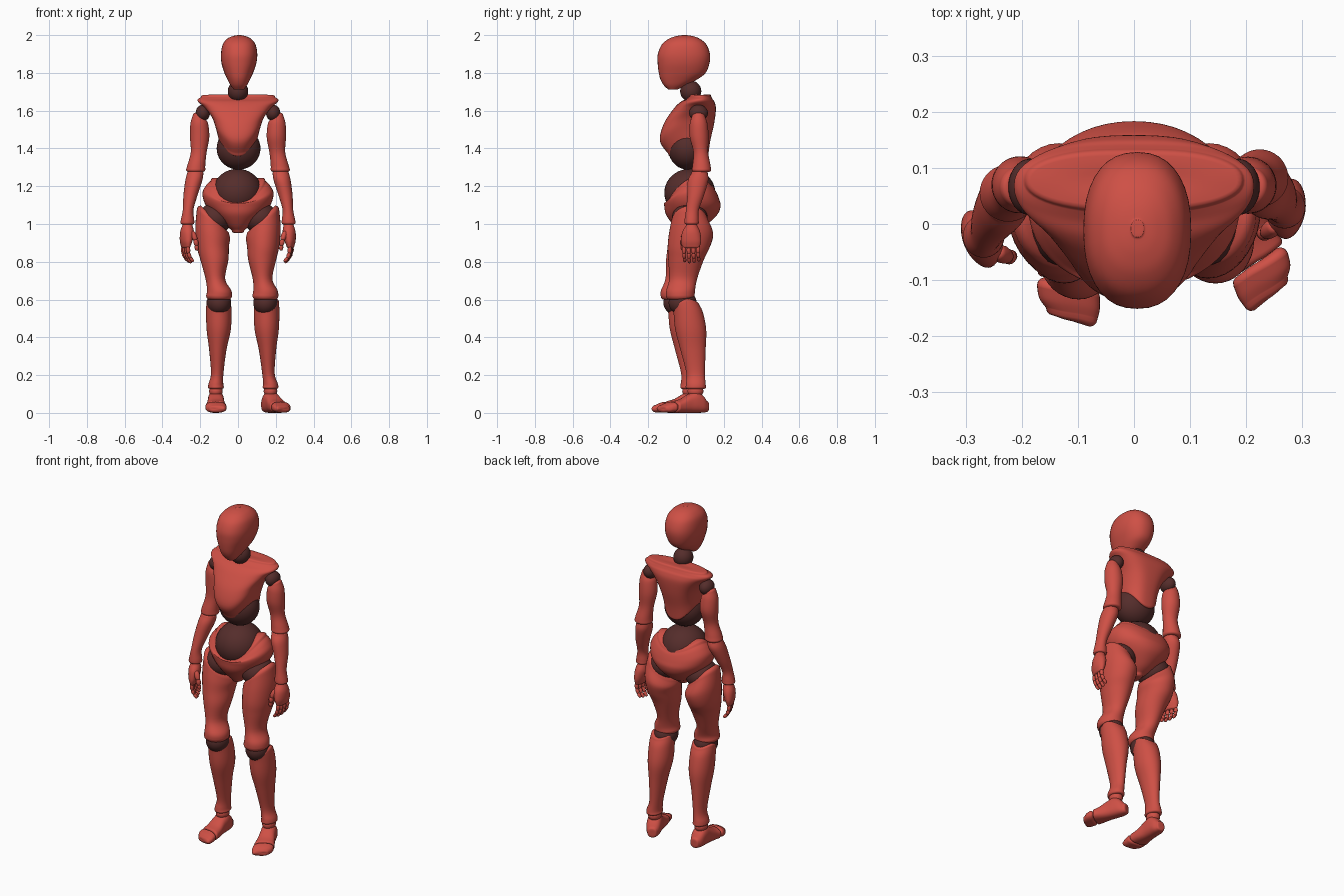
import bpy, bmesh, math
from mathutils import Matrix, Vector


def material(name, colour):
    m = bpy.data.materials.new(name)
    m.diffuse_color = colour
    return m


RED = material("red_shell", (0.62, 0.08, 0.06, 1))
DARK = material("dark_joint", (0.09, 0.026, 0.024, 1))


def catmull(a, b, c, d, t):
    return [0.5 * (2 * q + (r - p) * t + (2 * p - 5 * q + 4 * r - s) * t * t
                   + (3 * q - p - 3 * r + s) * t ** 3) for p, q, r, s in zip(a, b, c, d)]


def loft(name, stations, M=Matrix(), power=2.0, bevel=0.01, n=36, steps=5, groove=0.0):
    """Skin of rings (x, y, z, rx, ry, tilt x, tilt y, saddle drop), rounded ends."""
    st = [list(s) + [0] * (8 - len(s)) for s in stations]
    rings = []
    for i in range(len(st) - 1):
        q = [st[max(i - 1, 0)], st[i], st[i + 1], st[min(i + 2, len(st) - 1)]]
        rings += [catmull(*q, k / steps) for k in range(steps)]
    rings.append(st[-1])
    up = 1 if st[-1][2] > st[0][2] else -1

    def cap(r, sign):
        out = []
        for deg in (30, 60, 90):
            a = math.radians(deg)
            c, b = list(r), min(bevel, r[3] * 0.9, r[4] * 0.9)
            c[2] += sign * b * math.sin(a)
            c[3] -= b * (1 - math.cos(a))
            c[4] -= b * (1 - math.cos(a))
            out.append(c)
        last = out[-1]
        for f in (0.5, 0.02):
            out.append(last[:3] + [last[3] * f, last[4] * f, last[5] * f, last[6] * f, last[7] * f])
        return out

    rings = cap(rings[0], -up)[::-1] + rings + cap(rings[-1], up)
    bm = bmesh.new()
    loops = []
    for x, y, z, rx, ry, tx, ty, drop in rings:
        loop = []
        for k in range(n):
            a = 2 * math.pi * k / n
            c, s = math.cos(a), math.sin(a)
            u = math.copysign(abs(c) ** (2 / power), c)
            v = math.copysign(abs(s) ** (2 / power), s)
            dent = 1 - groove * max(s, 0) ** 12
            loop.append(bm.verts.new(M @ Vector((x + rx * u, y + ry * v * dent,
                                                 z + tx * c + ty * s - drop * s * s))))
        loops.append(loop)
    for A, B in zip(loops, loops[1:]):
        for k in range(n):
            bm.faces.new((A[k], A[(k + 1) % n], B[(k + 1) % n], B[k]))
    bm.faces.new(loops[0])
    bm.faces.new(loops[-1])
    bmesh.ops.recalc_face_normals(bm, faces=bm.faces[:])
    return finish(name, bm, RED)


def finish(name, bm, mat):
    me = bpy.data.meshes.new(name)
    bm.to_mesh(me)
    bm.free()
    me.materials.append(mat)
    for p in me.polygons:
        p.use_smooth = True
    ob = bpy.data.objects.new(name, me)
    bpy.context.collection.objects.link(ob)
    return ob


def ball(name, centre, radii, mat=DARK):
    bm = bmesh.new()
    bmesh.ops.create_uvsphere(bm, u_segments=32, v_segments=20, radius=1,
                              matrix=Matrix.Translation(centre) @ Matrix.Diagonal((*radii, 1)))
    return finish(name, bm, mat)


def rod(name, p, q, r, M):
    d = q - p
    R = M @ Matrix.Translation(p) @ d.to_track_quat('Z', 'Y').to_matrix().to_4x4()
    L = d.length
    loft(name, [(0, 0, r * .4, r * .9, r * .9), (0, 0, L * .5, r, r), (0, 0, L - r * .4, r * .85, r * .85)],
         R, bevel=r * .6, n=14, steps=2)


# Head and neck
loft("head", [(.004, -.07, 1.712, .026, .024), (.004, -.058, 1.735, .044, .060),
              (.004, -.038, 1.765, .060, .097), (.004, -.020, 1.80, .076, .124),
              (.005, -.013, 1.85, .092, .137), (.006, -.011, 1.90, .096, .138),
              (.006, -.010, 1.95, .087, .118), (.006, -.009, 1.98, .064, .083),
              (.006, -.008, 1.994, .036, .047), (.006, -.008, 1.999, .012, .016)], power=2.3, bevel=.001)
ball("neck_joint", (0, .025, 1.703), (.054, .056, .056))

# Chest shell with shoulder flare and arched lower edge
loft("chest", [(0, .015, 1.455, .104, .108, 0, 0, .085), (0, -.002, 1.51, .118, .136, 0, 0, .07),
               (0, .018, 1.565, .138, .136, 0, 0, .035), (0, .048, 1.618, .178, .115, 0, 0, .01),
               (0, .062, 1.645, .210, .093), (0, .072, 1.661, .212, .072), (0, .078, 1.671, .196, .058, 0, 0, -.004)],
     bevel=.012, n=56, groove=.04, power=2.25)

# Waist: two dark balls
ball("upper_waist", (.003, .008, 1.40), (.116, .102, .112))
ball("lower_waist", (-.003, .02, 1.165), (.133, .135, .127))

# Pelvis with dipped rim and narrowing crotch
loft("pelvis", [(0, .01, .968, .034, .05), (0, .02, .995, .068, .088), (0, .03, 1.05, .128, .136),
                (0, .034, 1.105, .174, .149, 0, 0, .01), (0, .03, 1.165, .188, .146, 0, .01, .045),
                (0, .026, 1.205, .168, .137, 0, .03, .07), (0, .025, 1.225, .146, .128, 0, .035, .08)],
     bevel=.016, n=48, power=2.1)


def leg(side, s, xs, dy, foot_angle):
    """xs: centre lines at thigh bottom half and down the shin."""
    x1, x2, x3, x4, x5, x6, x7 = [s * v for v in xs]
    ball(f"{side}_hip_joint", (s * .12, .02, 1.03), (.090, .095, .083))
    loft(f"{side}_thigh", [(s * .132, .02, 1.01, .086, .098, s * .066), (s * .134, .027, .95, .092, .117, s * .03),
                           (s * .133, .015, .88, .085, .112), (x1, 0 + dy * .4, .81, .074, .094),
                           (x2, -.015 + dy * .7, .71, .052, .074), (x3, -.028 + dy, .65, .064, .076),
                           (x3, -.03 + dy, .62, .069, .076)], bevel=.022)
    ball(f"{side}_knee_joint", (x3, -.018 + dy, .583), (.064, .074, .066))
    loft(f"{side}_shin", [(x4, .0 + dy, .592, .064, .07, 0, .012, .03), (x4, .012 + dy, .54, .067, .078, 0, 0, .01),
                          (x4, .025 + dy, .44, .064, .082), (x5, .037 + dy, .335, .046, .067),
                          (x6, .051 + dy, .21, .033, .049), (x7, .052 + dy, .155, .039, .052),
                          (x7, .052 + dy, .137, .042, .054)], bevel=.01)
    ball(f"{side}_ankle_joint", (x7, .05 + dy, .115), (.036, .042, .035), RED)
    # Foot runs along its own forward axis
    M = (Matrix.Translation((x7, .052 + dy, 0)) @ Matrix.Rotation(math.radians(foot_angle), 4, 'Z')
         @ Matrix.Rotation(math.pi / 2, 4, 'X'))
    loft(f"{side}_foot", [(0, .034, -.058, .028, .03), (0, .047, -.035, .039, .046),
                          (0, .057, 0, .043, .057), (0, .05, .04, .044, .05),
                          (0, .037, .085, .050, .037), (0, .032, .118, .055, .032, -s * .01)],
         M, power=2.6, bevel=.01)
    loft(f"{side}_toes", [(0, .03, .143, .056, .029, -s * .01), (-s * .002, .026, .166, .054, .025, -s * .01),
                          (-s * .006, .022, .183, .046, .02, -s * .01)], M, power=2.6, bevel=.014)


leg("left", 1, (.128, .13, .145, .152, .156, .161, .172), 0, 22)
leg("right", -1, (.125, .12, .10, .102, .107, .110, .117), -.028, 0)


def arm(side, s, elbow_y, wrist_y, twist):
    e, w = elbow_y, wrist_y
    ball(f"{side}_shoulder_joint", (s * .186, .066, 1.588), (.038, .05, .043))
    loft(f"{side}_upper_arm", [(s * .205, .066, 1.565, .034, .036, s * .012), (s * .205, .067, 1.53, .047, .047),
                               (s * .203, .07, 1.46, .051, .05), (s * .208, .3 * .07 + .7 * e, 1.38, .042, .039),
                               (s * .22, e, 1.315, .047, .047), (s * .224, e, 1.288, .051, .051)], bevel=.012)
    loft(f"{side}_forearm", [(s * .226, e - .01, 1.27, .043, .043), (s * .234, e - .018, 1.23, .045, .054),
                             (s * .252, .4 * e + .6 * w, 1.15, .037, .044), (s * .264, w + .004, 1.075, .028, .034),
                             (s * .267, w, 1.025, .035, .037), (s * .268, w, 1.008, .037, .038)], bevel=.01)
    # Hand with jointed fingers curling inwards
    M = Matrix.Translation((s * .268, w, .992)) @ Matrix.Rotation(math.radians(twist), 4, 'Z')
    loft(f"{side}_palm", [(0, 0, 0, .027, .03), (s * .003, -.002, -.035, .034, .048),
                          (s * .008, -.002, -.08, .029, .054), (s * .01, -.002, -.108, .02, .048)], M, bevel=.012)
    path = [(.012, -.115), (.010, -.148), (0, -.175), (-.017, -.196)]
    for f, length in enumerate((.93, 1.0, .97, .88)):
        y = -.039 + f * .025
        pts = [Vector((s * x, y, -.115 + (z + .115) * length)) for x, z in path]
        for k in range(3):
            rod(f"{side}_finger_{f + 1}_{k + 1}", pts[k], pts[k + 1], .0115 - .001 * k, M)
    thumb = [Vector((s * x, y, z)) for x, y, z in
             ((-.012, -.035, -.035), (-.026, -.05, -.075), (-.031, -.052, -.105), (-.034, -.05, -.13))]
    for k in range(3):
        rod(f"{side}_thumb_{k + 1}", thumb[k], thumb[k + 1], .016 - .0025 * k, M)


arm("left", 1, .082, .03, -8)
arm("right", -1, .055, -.022, 22)
